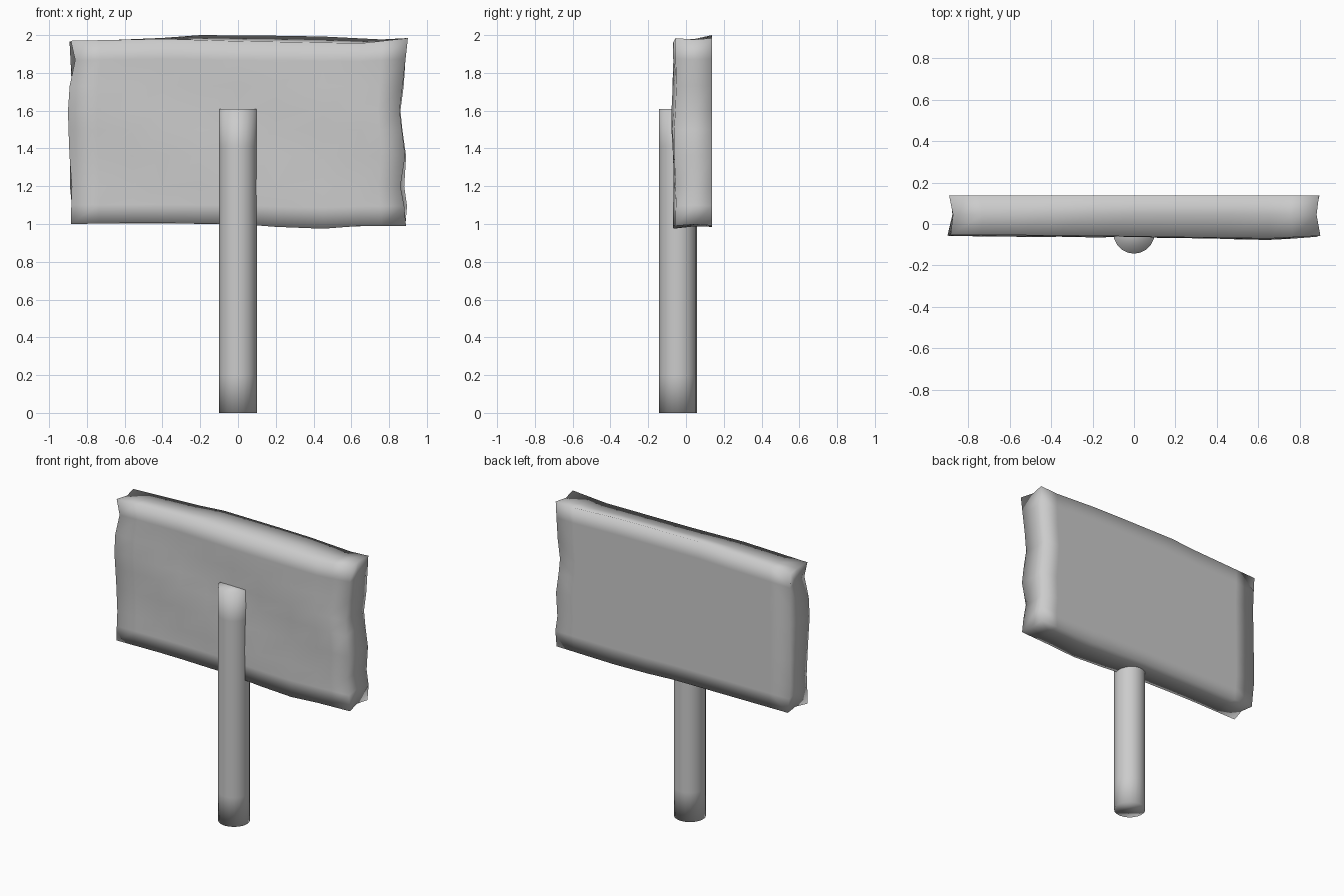
import bpy, bmesh, math

if "Cube" in bpy.data.objects:
    bpy.data.objects.remove(bpy.data.objects["Cube"])


def interp(pts, t):
    """Piecewise linear profile lookup."""
    if t <= pts[0][0]:
        return pts[0][1]
    for (a, p), (b, q) in zip(pts, pts[1:]):
        if t <= b:
            return p + (q - p) * (t - a) / (b - a)
    return pts[-1][1]


def finish(name, bm):
    bmesh.ops.recalc_face_normals(bm, faces=bm.faces[:])
    for f in bm.faces:
        f.smooth = True
    me = bpy.data.meshes.new(name)
    bm.to_mesh(me)
    bm.free()
    ob = bpy.data.objects.new(name, me)
    bpy.context.collection.objects.link(ob)
    return ob


# Board: worn edge outlines as front, back (left/right by height, top/bottom by x)
LEFT = [[(1, -.885), (1.2, -.88), (1.4, -.895), (1.6, -.9), (1.75, -.89), (1.87, -.862), (1.97, -.885)],
        [(1, -.87), (1.2, -.89), (1.5, -.885), (1.75, -.88), (1.97, -.892)]]
RIGHT = [[(.99, .89), (1.1, .88), (1.2, .86), (1.36, .885), (1.6, .855), (1.7, .868), (1.98, .9)],
         [(.99, .885), (1.1, .895), (1.2, .88), (1.36, .89), (1.5, .87), (1.6, .86), (1.75, .88), (1.98, .893)]]
TOP = [[(-.88, 1.97), (-.4, 1.98), (0, 1.968), (.65, 1.957), (.9, 1.985)],
       [(-.88, 1.965), (-.4, 1.985), (-.2, 2), (.4, 1.995), (.8, 1.975), (.9, 1.985)]]
BOTTOM = [[(-.88, 1), (-.5, 1.006), (0, 1), (.2, .985), (.45, .975), (.65, .99), (.9, .99)],
          [(-.88, 1.005), (0, 1), (.2, .99), (.45, .985), (.9, .992)]]
FACE_Y = [(-.9, -.052), (-.4, -.055), (0, -.06), (.65, -.07), (.9, -.056)]

US = [-.89, -.74, -.56, -.4, -.2, 0, .2, .45, .65, .76, .89]
VS = [1, 1.1, 1.2, 1.36, 1.5, 1.6, 1.73, 1.87, 1.975]
NI, NJ, NK = len(US) - 1, len(VS) - 1, 2


def pair(prof, t, k):
    f, b = interp(prof[0], t), interp(prof[1], t)
    return (f, (f + b) / 2, b)[k]


def board_point(i, j, k):
    u, v = US[i], VS[j]
    groove = .015 if k == 1 else 0
    s, t = i / NI, j / NJ
    x = u + (pair(LEFT, v, k) + groove - US[0]) * max(0, 1 - 4 * s)
    x += (pair(RIGHT, v, k) - groove - US[-1]) * max(0, 4 * s - 3)
    z = v + (pair(BOTTOM, u, k) + groove * .5 - VS[0]) * max(0, 1 - 4 * t)
    z += (pair(TOP, u, k) - groove * .5 - VS[-1]) * max(0, 4 * t - 3)
    bump = .008 * math.sin(u * 5 + v * 9) * math.sin(math.pi * t)
    y = (interp(FACE_Y, u) + bump, .045, .138)[k]
    return x, y, z


bm = bmesh.new()
verts = {}
for i in range(NI + 1):
    for j in range(NJ + 1):
        for k in range(NK + 1):
            if i in (0, NI) or j in (0, NJ) or k in (0, NK):
                verts[i, j, k] = bm.verts.new(board_point(i, j, k))


def quad(*keys):
    bm.faces.new([verts[q] for q in keys])


for i in range(NI):
    for j in range(NJ):
        for k in (0, NK):
            quad((i, j, k), (i + 1, j, k), (i + 1, j + 1, k), (i, j + 1, k))
for k in range(NK):
    for i in range(NI):
        for j in (0, NJ):
            quad((i, j, k), (i + 1, j, k), (i + 1, j, k + 1), (i, j, k + 1))
    for j in range(NJ):
        for i in (0, NI):
            quad((i, j, k), (i, j + 1, k), (i, j + 1, k + 1), (i, j, k + 1))
finish("sign_board", bm)

# Post: round pole with support loops near its ends
SIDES = 20
bm = bmesh.new()
rings = []
for z in (0, .2, 1.41, 1.61):
    rings.append([bm.verts.new((.1 * math.cos(a), -.043 + .1 * math.sin(a), z))
                  for a in (2 * math.pi * n / SIDES for n in range(SIDES))])
for lo, hi in zip(rings, rings[1:]):
    for n in range(SIDES):
        m = (n + 1) % SIDES
        bm.faces.new((lo[n], lo[m], hi[m], hi[n]))
bm.faces.new(rings[0][::-1])
bm.faces.new(rings[-1])
finish("sign_post", bm)
